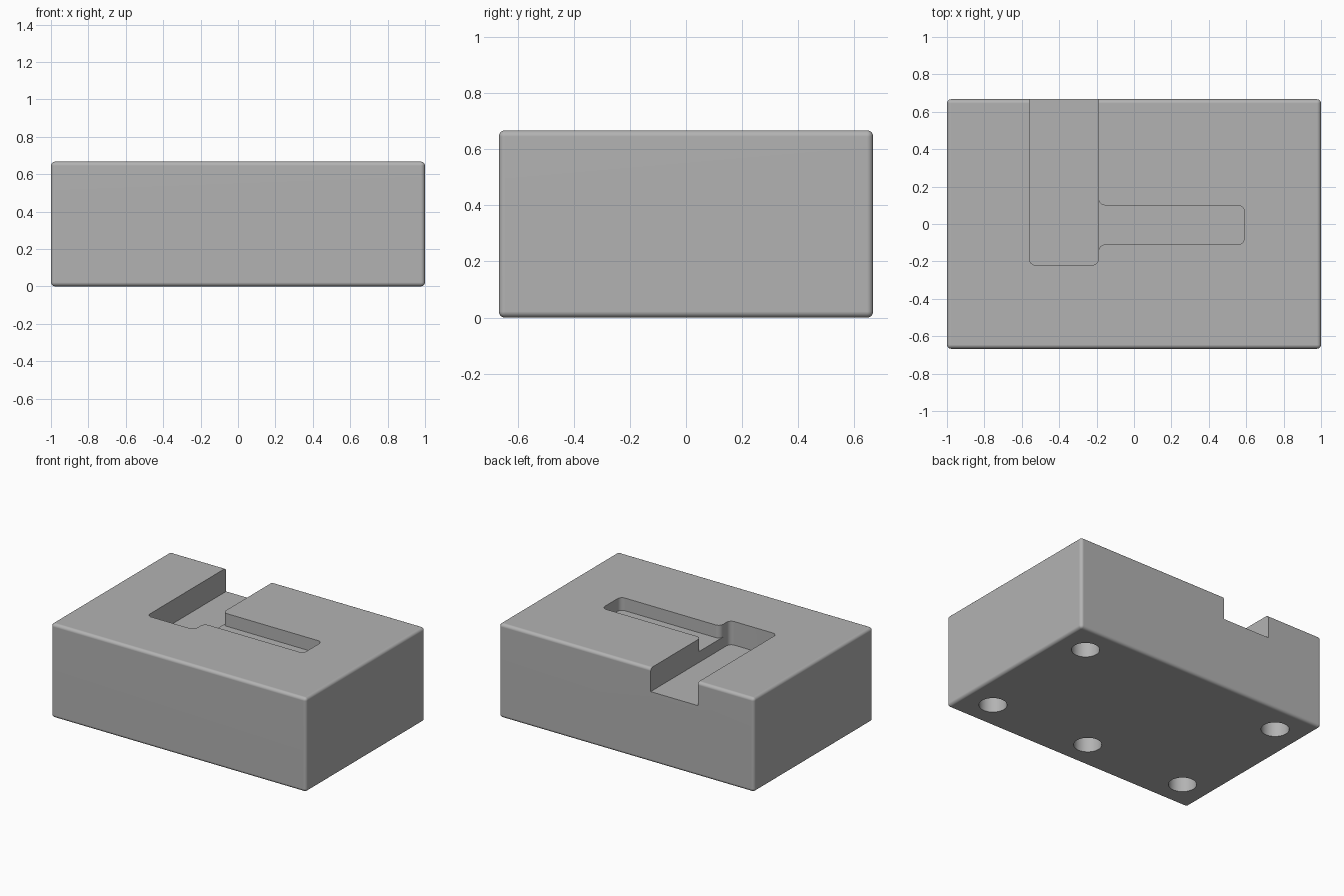
import bpy, bmesh, math
from mathutils import Vector

cube = bpy.data.objects.get("Cube")
if cube:
    bpy.data.objects.remove(cube, do_unlink=True)

HEIGHT = 0.667

grey = bpy.data.materials.new("machined grey")
grey.use_nodes = True
colour = (0.45, 0.45, 0.45, 1)
grey.diffuse_color = colour
grey.node_tree.nodes["Principled BSDF"].inputs["Base Color"].default_value = colour


def rounded(corners, steps=8):
    """Outline from (x, y, radius) corners; each right-angle corner becomes an arc."""
    points = []
    for i, (x, y, r) in enumerate(corners):
        p = Vector((x, y))
        if r == 0:
            points.append(p)
            continue
        a = (Vector(corners[i - 1][:2]) - p).normalized()
        b = (Vector(corners[(i + 1) % len(corners)][:2]) - p).normalized()
        for k in range(steps + 1):
            t = k / steps * math.pi / 2
            points.append(p + a * r * (1 - math.sin(t)) + b * r * (1 - math.cos(t)))
    return points


def prism(name, outline, bottom, top):
    """Extrude a flat outline between two heights."""
    bm = bmesh.new()
    face = bm.faces.new([bm.verts.new((p.x, p.y, bottom)) for p in outline])
    moved = bmesh.ops.extrude_face_region(bm, geom=[face])["geom"]
    verts = [v for v in moved if isinstance(v, bmesh.types.BMVert)]
    bmesh.ops.translate(bm, vec=(0, 0, top - bottom), verts=verts)
    bmesh.ops.remove_doubles(bm, verts=bm.verts, dist=1e-5)
    bmesh.ops.recalc_face_normals(bm, faces=bm.faces)
    mesh = bpy.data.meshes.new(name)
    bm.to_mesh(mesh)
    bm.free()
    mesh.materials.append(grey)
    obj = bpy.data.objects.new(name, mesh)
    bpy.context.collection.objects.link(obj)
    return obj


def apply_all(obj):
    bpy.ops.object.select_all(action="DESELECT")
    obj.select_set(True)
    bpy.context.view_layer.objects.active = obj
    for mod in list(obj.modifiers):
        bpy.ops.object.modifier_apply(modifier=mod.name)


def cut(target, cutter):
    mod = target.modifiers.new("cut", "BOOLEAN")
    mod.operation = "DIFFERENCE"
    mod.solver = "EXACT"
    mod.object = cutter
    apply_all(target)
    bpy.data.objects.remove(cutter, do_unlink=True)


# Solid block with softly rounded outer edges
block = prism("fixture_block", rounded([(sx, sy * 0.667, 0) for sx, sy in
              ((-1, -1), (1, -1), (1, 1), (-1, 1))]), 0, HEIGHT)
bevel = block.modifiers.new("edge rounding", "BEVEL")
bevel.width = 0.022
bevel.segments = 5
apply_all(block)

# Deep slot, open through the back
slot = rounded([(-0.56, -0.22, 0.035), (-0.19, -0.22, 0.035), (-0.19, 0.8, 0), (-0.56, 0.8, 0)])
cut(block, prism("slot_cutter", slot, HEIGHT - 0.167, 1))

# Shallow channel that flares into the slot
R = 0.035
channel = rounded([(-0.3, -0.11 - R, 0), (-0.19, -0.11 - R, 0), (-0.19, -0.11, R),
                   (0.59, -0.11, R), (0.59, 0.1, R), (-0.19, 0.1, R),
                   (-0.19, 0.1 + R, 0), (-0.3, 0.1 + R, 0)])
cut(block, prism("channel_cutter", channel, HEIGHT - 0.09, 1))

# Five blind holes in the underside
for x, y in ((-0.79, 0.46), (0.79, 0.46), (-0.79, -0.46), (0, -0.46), (0.79, -0.46)):
    circle = [Vector((x + 0.09 * math.cos(a), y + 0.09 * math.sin(a)))
              for a in (k * math.tau / 40 for k in range(40))]
    cut(block, prism("hole_cutter", circle, -0.2, 0.25))

# Smooth curves, flat faces
apply_all(block)
bpy.ops.object.shade_smooth_by_angle(angle=math.radians(30))
normals = block.modifiers.new("flat face normals", "WEIGHTED_NORMAL")
normals.keep_sharp = True
